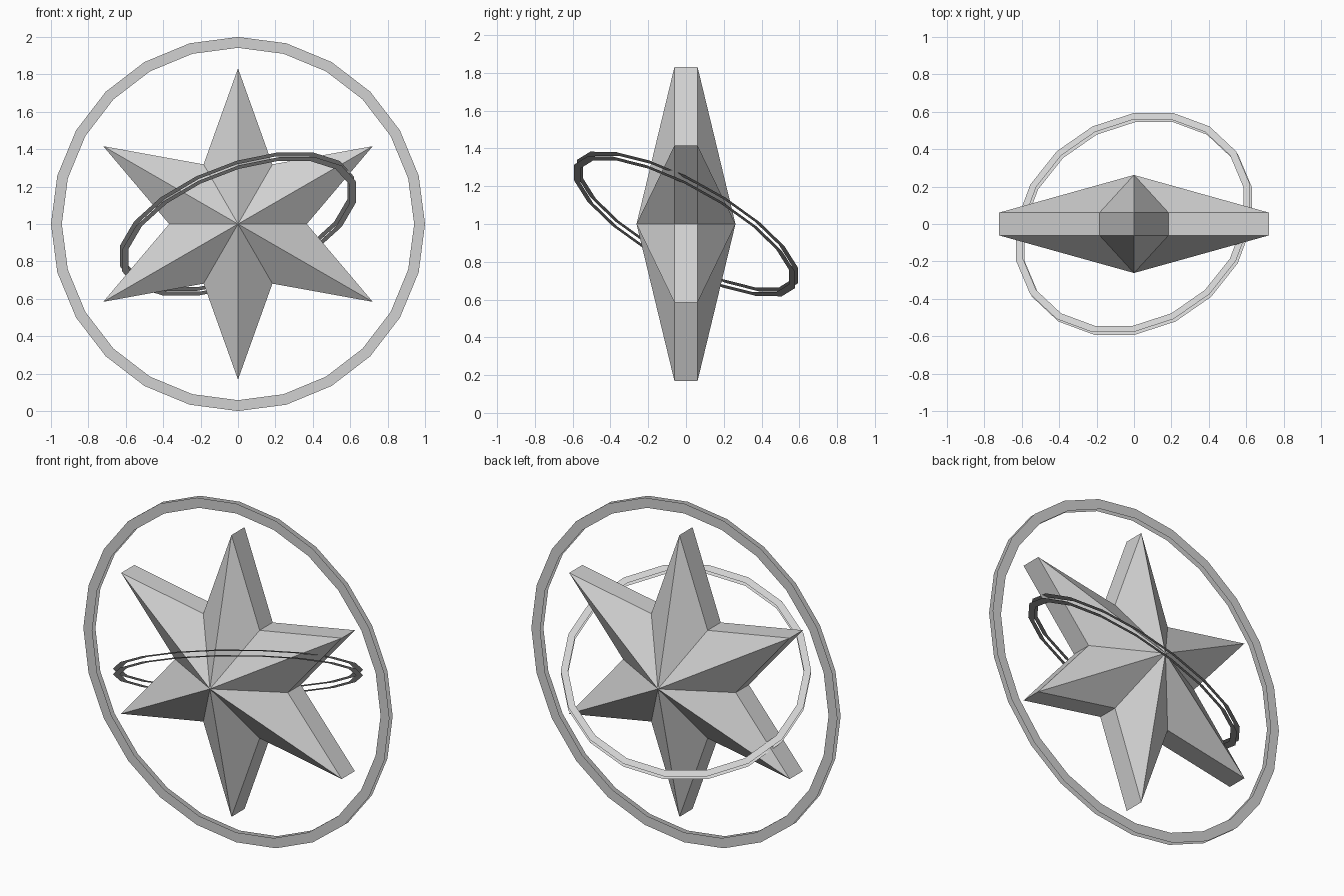
import bpy, bmesh, math
from mathutils import Matrix

cube = bpy.data.objects.get("Cube")
if cube:
    bpy.data.objects.remove(cube, do_unlink=True)

# One plain grey for everything
grey = bpy.data.materials.new("light_grey")
grey.use_nodes = True
COLOUR = (0.64, 0.64, 0.64, 1.0)
grey.diffuse_color = COLOUR
grey.node_tree.nodes["Principled BSDF"].inputs["Base Color"].default_value = COLOUR

CENTRE = (0, 0, 1.0)


def make_object(name, bm, rotation):
    """Turn a bmesh into a flat-shaded object at the common centre."""
    mesh = bpy.data.meshes.new(name)
    bm.to_mesh(mesh)
    bm.free()
    mesh.materials.append(grey)
    obj = bpy.data.objects.new(name, mesh)
    obj.location = CENTRE
    obj.rotation_euler = rotation
    bpy.context.collection.objects.link(obj)
    return obj


def loop(bm, radii, sides, height):
    """Closed loop of vertices in the local XY plane; radii repeat in turn."""
    verts = []
    for i in range(sides):
        a = math.tau * i / sides
        r = radii[i % len(radii)]
        verts.append(bm.verts.new((r * math.cos(a), r * math.sin(a), height)))
    return verts


def flat_ring(name, outer, inner, sides, gap, rotation):
    """Two parallel annular plates with open sides."""
    bm = bmesh.new()
    for side in (1, -1):
        o = loop(bm, [outer], sides, side * gap / 2)
        n = loop(bm, [inner], sides, side * gap / 2)
        for i in range(sides):
            j = (i + 1) % sides
            quad = [o[i], o[j], n[j], n[i]]
            bm.faces.new(quad if side > 0 else quad[::-1])
    return make_object(name, bm, rotation)


def star(name, tip, notch, points, rim, apex, rotation):
    """Faceted star: a flat rim wall with a pyramid peak on each side."""
    bm = bmesh.new()
    count = points * 2
    top = loop(bm, [notch, tip], count, rim)
    bottom = loop(bm, [notch, tip], count, -rim)
    peak_top = bm.verts.new((0, 0, apex))
    peak_bottom = bm.verts.new((0, 0, -apex))
    for i in range(count):
        j = (i + 1) % count
        bm.faces.new([top[i], top[j], peak_top])
        bm.faces.new([bottom[j], bottom[i], peak_bottom])
        bm.faces.new([bottom[i], bottom[j], top[j], top[i]])
    return make_object(name, bm, rotation)


UPRIGHT = (math.radians(90), 0, 0)

# Six-pointed star; notches lie on the horizontal axis, tips straight up and down
star("star", 0.832, 0.368, 6, 0.061, 0.262, UPRIGHT)

# Large upright ring around the star
flat_ring("outer_ring", 1.0, 0.942, 24, 0.03, UPRIGHT)

# Smaller tilted ring crossing the star
flat_ring("tilted_ring", 0.67, 0.631, 18, 0.03,
          (math.radians(-27.5), math.radians(-21), 0))
